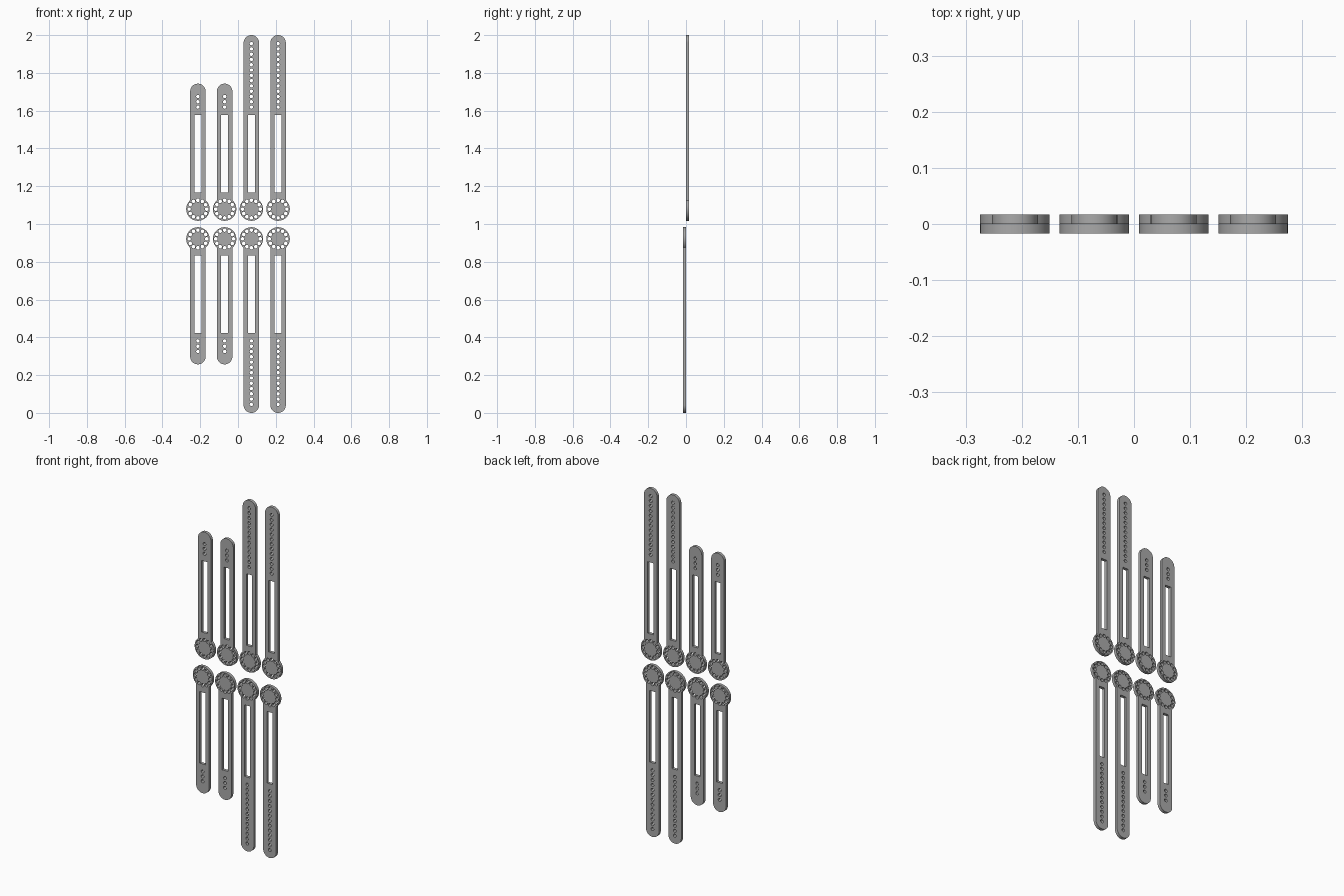
import bpy
from math import sin, cos, asin, pi, radians
from mathutils import Matrix, Vector

if "Cube" in bpy.data.objects:
    bpy.data.objects.remove(bpy.data.objects["Cube"], do_unlink=True)

grey = bpy.data.materials.new("plain grey")
grey.use_nodes = True
colour = (0.4, 0.4, 0.4, 1)
grey.diffuse_color = colour
grey.node_tree.nodes["Principled BSDF"].inputs["Base Color"].default_value = colour

THICK = 0.017
DISC_R, ARM_R = 0.062, 0.041
DISC_Z = 0.079                  # disc centre, measured from the middle
SLOT_LOW, SLOT_HIGH, SLOT_HALF = 0.167, 0.576, 0.018
HOLE_START, HOLE_STEP, HOLE_R = 0.619, 0.028, 0.009
RING_R, RING_HOLES = 0.047, 12


def arc(cx, cz, r, start, end, steps):
    return [(cx + r * cos(start + (end - start) * i / steps),
             cz + r * sin(start + (end - start) * i / steps)) for i in range(steps + 1)]


def circle(cx, cz, r, steps=20):
    return arc(cx, cz, r, 0, 2 * pi, steps)[:-1]


def strap_loops(length, holes):
    # Rounded arm joined to the pivot disc, as one outline
    join = asin(ARM_R / DISC_R)
    outline = arc(0, length - ARM_R, ARM_R, 0, pi, 32)
    outline += arc(0, DISC_Z, DISC_R, pi / 2 + join, 2.5 * pi - join, 56)
    # Long slot
    slot = [(-SLOT_HALF, SLOT_LOW), (SLOT_HALF, SLOT_LOW),
            (SLOT_HALF, SLOT_HIGH), (-SLOT_HALF, SLOT_HIGH)]
    loops = [outline, slot]
    # Adjustment holes along the arm
    loops += [circle(0, HOLE_START + i * HOLE_STEP, HOLE_R) for i in range(holes)]
    # Ring of holes around the disc
    for x, z in circle(0, DISC_Z, RING_R, RING_HOLES):
        loops.append(circle(x, z, 0.0095))
    return loops


def make_strap(name, x, side, length, holes):
    curve = bpy.data.curves.new(name + "_profile", "CURVE")
    curve.dimensions = "2D"
    curve.fill_mode = "BOTH"
    curve.extrude = THICK / 2
    for loop in strap_loops(length, holes):
        spline = curve.splines.new("POLY")
        spline.points.add(len(loop) - 1)
        for point, (px, pz) in zip(spline.points, loop):
            point.co = (px, pz * side, 0, 1)
        spline.use_cyclic_u = True
    helper = bpy.data.objects.new(name + "_profile", curve)
    bpy.context.collection.objects.link(helper)
    bpy.context.view_layer.update()
    graph = bpy.context.evaluated_depsgraph_get()
    mesh = bpy.data.meshes.new_from_object(helper.evaluated_get(graph))
    bpy.data.objects.remove(helper, do_unlink=True)
    # Stand upright, upper straps behind the lower ones
    place = Matrix.Translation(Vector((x, side * THICK / 2, 1)))
    mesh.transform(place @ Matrix.Rotation(radians(90), 4, "X"))
    mesh.materials.clear()
    mesh.materials.append(grey)
    strap = bpy.data.objects.new(name, mesh)
    bpy.context.collection.objects.link(strap)
    bpy.ops.object.select_all(action="DESELECT")
    strap.select_set(True)
    bpy.context.view_layer.objects.active = strap
    bpy.ops.object.shade_smooth_by_angle(angle=radians(30))


# Two short and two long straps, above and below
for index in range(4):
    x = (index - 1.5) * 0.1415
    is_long = index > 1
    size = "long" if is_long else "short"
    for level, side in (("upper", 1), ("lower", -1)):
        make_strap(f"{level}_{size}_strap_{index % 2 + 1}", x, side,
                   1.0 if is_long else 0.743, 13 if is_long else 3)
